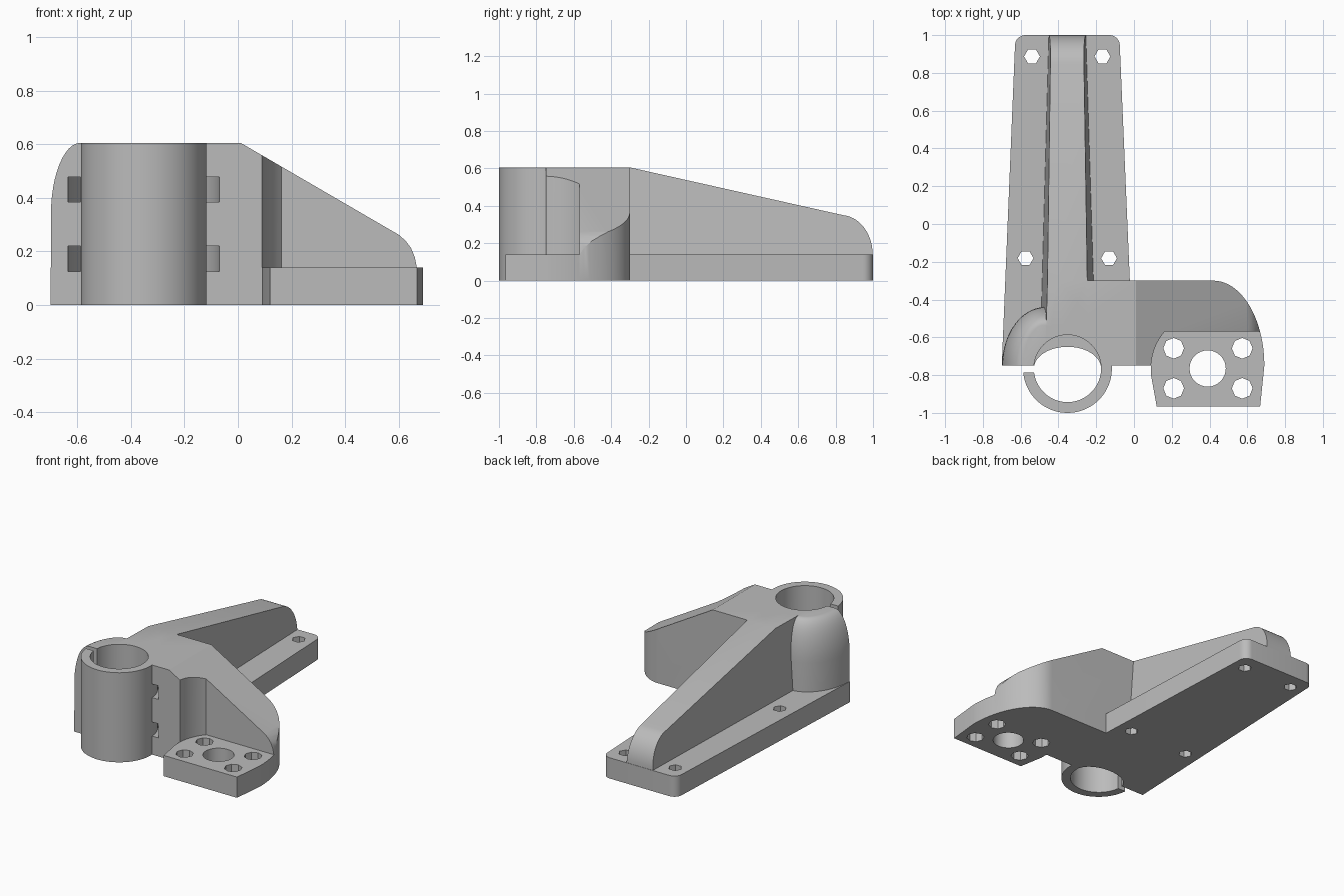
import bpy, bmesh, math

if "Cube" in bpy.data.objects:
    bpy.data.objects.remove(bpy.data.objects["Cube"])

grey = bpy.data.materials.new("plain grey")
grey.diffuse_color = (0.5, 0.5, 0.5, 1)
grey.use_nodes = True
grey.node_tree.nodes["Principled BSDF"].inputs["Base Color"].default_value = grey.diffuse_color


def loft(name, rings):
    """Closed solid through a stack of rings with equal point counts."""
    bm = bmesh.new()
    rows = [[bm.verts.new(p) for p in r] for r in rings]
    n = len(rows[0])
    for a, b in zip(rows, rows[1:]):
        for i in range(n):
            j = (i + 1) % n
            bm.faces.new((a[i], a[j], b[j], b[i]))
    bm.faces.new(rows[0])
    bm.faces.new(rows[-1])
    bmesh.ops.recalc_face_normals(bm, faces=bm.faces)
    me = bpy.data.meshes.new(name)
    bm.to_mesh(me)
    bm.free()
    me.materials.append(grey)
    ob = bpy.data.objects.new(name, me)
    bpy.context.collection.objects.link(ob)
    return ob


def prism(name, pts, z0, z1):
    return loft(name, [[(x, y, z) for x, y in pts] for z in (z0, z1)])


def arc(cx, cy, rx, ry, a0, a1, n=16):
    out = []
    for i in range(n + 1):
        a = math.radians(a0 + (a1 - a0) * i / n)
        out.append((cx + rx * math.cos(a), cy + ry * math.sin(a)))
    return out


def boolean(target, other, op):
    m = target.modifiers.new("cut", 'BOOLEAN')
    m.operation, m.object, m.solver = op, other, 'EXACT'
    bpy.context.view_layer.objects.active = target
    bpy.ops.object.modifier_apply(modifier=m.name)
    bpy.data.objects.remove(other)


T, H = 0.14, 0.605            # plate thickness, full height
CX, CY = -0.352, -0.765       # clamp centre
PX, PY = 0.39, -0.765         # mounting pad centre

# long tapered foot plate
bracket = prism("bracket", [(-0.70, -0.75), (-0.01, -0.75), (-0.022, -0.3)]
                + arc(-0.13, 0.945, 0.055, 0.055, 0, 90, 8)
                + arc(-0.575, 0.945, 0.055, 0.055, 90, 180, 8), 0, T)

# drafted rib running to the back
side = ([(-0.75, 0.05), (-0.75, H), (-0.3, H)]
        + arc(0.828, 0.14, 0.17, 0.21, 85, 0, 14) + [(0.98, 0.05)])
rib = loft("rib", [
    [(-0.478 + 0.027 * (y - 0) + 0.06 * (z - T), y, z) for y, z in side],
    [(-0.224 - 0.031 * (y - 0) - 0.07 * (z - T), y, z) for y, z in side]])

# main block with wing, sloping down to the right
wing = prism("wing", [(-0.40, -0.75)] + arc(PX, PY, 0.3, 0.3, 177.1, 139.5, 10)
             + arc(0.42, -0.75, 0.27, 0.45, 23.6, 90, 18) + [(-0.40, -0.3)], 0, H)
slope = [(-0.16, 0.704), (0.01, H), (0.6, 0.262), (0.625, 0.24), (0.645, 0.213),
         (0.659, 0.18), (0.667, 0.14), (0.68, 0.05), (0.9, 0.05), (0.9, 0.9), (-0.16, 0.9)]
boolean(wing, loft("slope_cutter", [[(x, y, z) for x, z in slope] for y in (-1.2, 0)]),
        'DIFFERENCE')

# low mounting pad
pad = prism("pad", [(0.12, -0.965), (0.668, -0.965)]
            + arc(0.42, -0.75, 0.27, 0.45, 0, 23.6, 8)
            + [(0.5, -0.45), (0.02, -0.45), (0.02, -0.74), (0.09, -0.74), (0.09, -0.8)], 0, T)

# rounded shoulder on the left of the clamp
rings = [(0.05, 0.0)]
for i in range(13):
    a = math.pi / 2 * i / 12
    rings.append((0.335 + 0.27 * math.sin(a), 0.11 * (1 - math.cos(a))))
shoulder = loft("shoulder", [
    [(x, y, z) for x, y in [(-0.38, -0.75)]
     + arc(-0.47, -0.75, 0.228 - d, 0.31 - d * 0.85, 180, 90, 20)
     + [(-0.38, -0.44 - d * 0.85)]] for z, d in rings])

# front half of the clamp, with a gap on the left
clamp = prism("clamp", arc(CX, CY, 0.235, 0.235, 184.9, 375, 44)
              + [(-0.20, -0.70), (-0.30, -0.785)], 0, H)

for part in (wing, rib, shoulder, pad, clamp):
    boolean(bracket, part, 'UNION')

# clamp bore: round above, flattened at the floor
boolean(bracket, prism("bore", arc(CX, CY, 0.178, 0.178, 0, 352.5, 47), T, 0.8), 'DIFFERENCE')
boolean(bracket, prism("floor_bore", arc(CX, CY, 0.178, 0.115, 0, 172.5, 23)
                       + arc(CX, CY, 0.178, 0.178, 180, 352.5, 23), -0.1, 0.2), 'DIFFERENCE')

# two curved strap slots behind the bore
for z0, z1 in ((0.125, 0.22), (0.385, 0.477)):
    boolean(bracket, prism("slot", arc(CX, CY, 0.283, 0.283, 0, 180, 32)
                           + arc(CX, CY, 0.236, 0.236, 180, 0, 32), z0, z1), 'DIFFERENCE')

# screw holes: (x, y, radius, sides)
holes = [(x, y, 0.055, 8) for x in (0.21, 0.573) for y in (-0.658, -0.87)]
holes += [(-0.54, 0.887, 0.042, 6), (-0.167, 0.887, 0.042, 6),
          (-0.574, -0.181, 0.042, 6), (-0.132, -0.181, 0.042, 6), (PX, PY, 0.096, 32)]
for x, y, r, n in holes:
    boolean(bracket, prism("hole", arc(x, y, r, r, 0, 360 - 360 / n, n - 1), -0.1, 0.25),
            'DIFFERENCE')

bpy.ops.object.select_all(action='DESELECT')
bracket.select_set(True)
bpy.context.view_layer.objects.active = bracket
bpy.ops.object.shade_smooth_by_angle(angle=math.radians(25))
